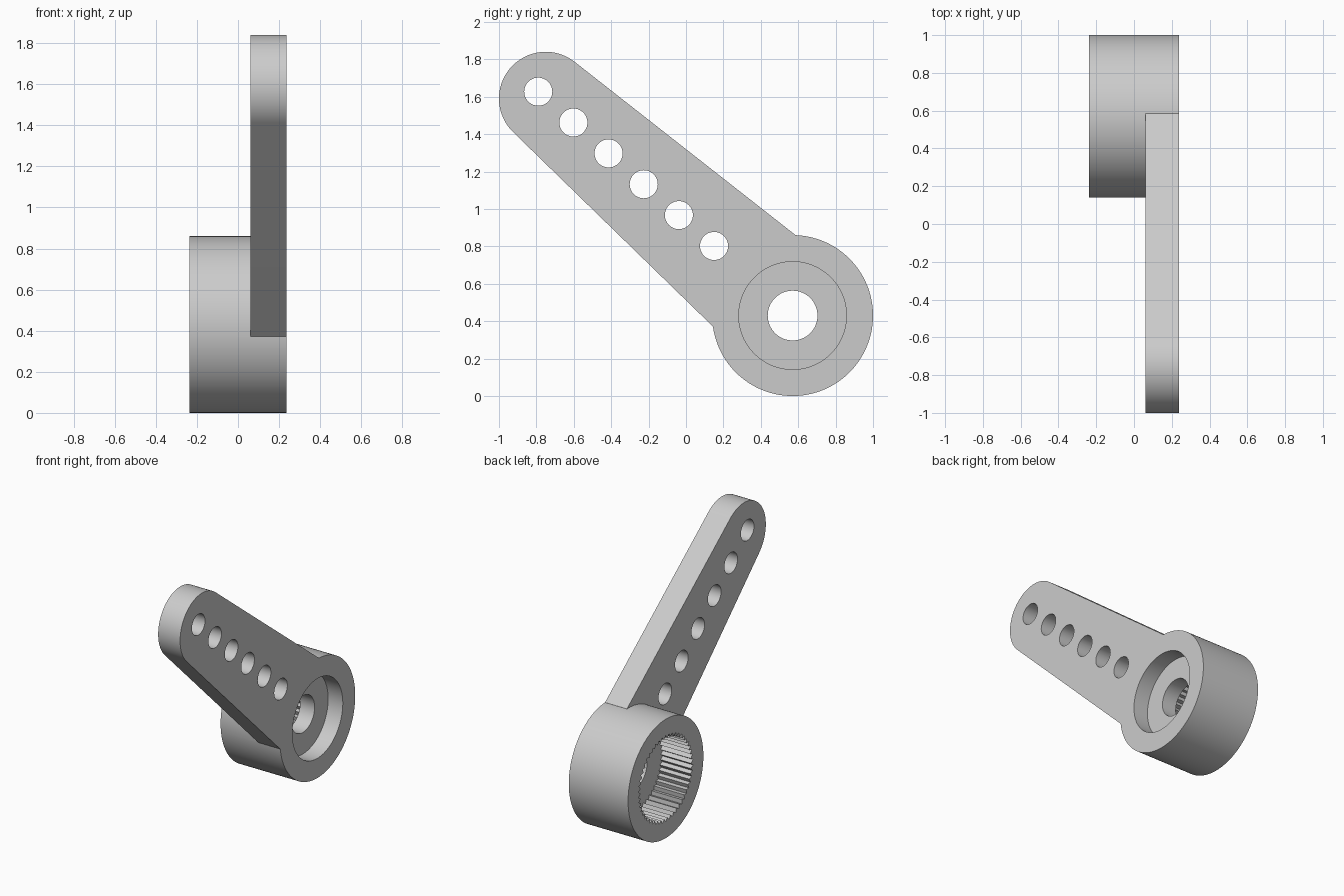
import bpy, bmesh
from math import sin, cos, pi, atan2, radians
from mathutils import Vector

if "Cube" in bpy.data.objects:
    bpy.data.objects.remove(bpy.data.objects["Cube"])

HUB, TIP = Vector((0.57, 0.43)), Vector((-0.75, 1.59))
HUB_R, TIP_R = 0.43, 0.25
BACK, FACE = -0.237, 0.237

grey = bpy.data.materials.new("light grey plastic")
grey.use_nodes = True
colour = (0.6, 0.6, 0.6, 1)
grey.diffuse_color = colour
grey.node_tree.nodes["Principled BSDF"].inputs["Base Color"].default_value = colour


def arc(c, r, n, a0=0.0, a1=2 * pi, closed=True):
    steps = n if closed else n - 1
    return [(c[0] + r * cos(a0 + (a1 - a0) * i / steps),
             c[1] + r * sin(a0 + (a1 - a0) * i / steps)) for i in range(n)]


def prism(name, outline, x0, x1):
    """Extrude a (y, z) outline along x."""
    bm = bmesh.new()
    face = bm.faces.new([bm.verts.new((x0, y, z)) for y, z in outline])
    out = bmesh.ops.extrude_face_region(bm, geom=[face])["geom"]
    bmesh.ops.translate(bm, vec=(x1 - x0, 0, 0),
                        verts=[v for v in out if isinstance(v, bmesh.types.BMVert)])
    bmesh.ops.recalc_face_normals(bm, faces=bm.faces)
    mesh = bpy.data.meshes.new(name)
    bm.to_mesh(mesh)
    bm.free()
    mesh.materials.append(grey)
    obj = bpy.data.objects.new(name, mesh)
    bpy.context.collection.objects.link(obj)
    return obj


def combine(target, other, operation):
    mod = target.modifiers.new(operation.lower(), "BOOLEAN")
    mod.operation, mod.solver, mod.object = operation, "EXACT", other
    bpy.context.view_layer.objects.active = target
    bpy.ops.object.modifier_apply(modifier=mod.name)
    bpy.data.objects.remove(other)


# Hub barrel
horn = prism("servo_horn", arc(HUB, HUB_R, 128), BACK, FACE)

# Tapered arm: rounded tip, straight flanks ending on the hub rim
flank_top, flank_low = Vector((0.586, 0.86)), Vector((0.145, 0.37))
start = atan2(0.787, 0.617)
end = atan2(-0.715, -0.699) + 2 * pi
outline = arc(TIP, TIP_R, 48, start, end, closed=False)
outline += [tuple(flank_low), tuple(HUB), tuple(flank_top)]
combine(horn, prism("arm", outline, 0.062, FACE), "UNION")

# Row of linkage holes
first, last = Vector((-0.79, 1.627)), Vector((0.15, 0.802))
for i in range(6):
    c = first.lerp(last, i / 5)
    combine(horn, prism("linkage_hole", arc(c, 0.075, 48), -0.1, 0.4), "DIFFERENCE")

# Screw recess and through hole
combine(horn, prism("screw_recess", arc(HUB, 0.288, 96), 0.12, 0.4), "DIFFERENCE")
combine(horn, prism("screw_hole", arc(HUB, 0.133, 64), -0.1, 0.3), "DIFFERENCE")

# Toothed shaft socket on the back
TEETH = 50
socket = []
for i in range(TEETH * 2):
    a = pi * i / TEETH
    r = 0.312 if i % 2 else 0.288
    socket.append((HUB.x + r * cos(a), HUB.y + r * sin(a)))
combine(horn, prism("shaft_socket", socket, -0.4, 0.005), "DIFFERENCE")

# Smooth round walls, crisp rims
bpy.ops.object.select_all(action="DESELECT")
horn.select_set(True)
bpy.context.view_layer.objects.active = horn
bpy.ops.object.shade_smooth_by_angle(angle=radians(25))
